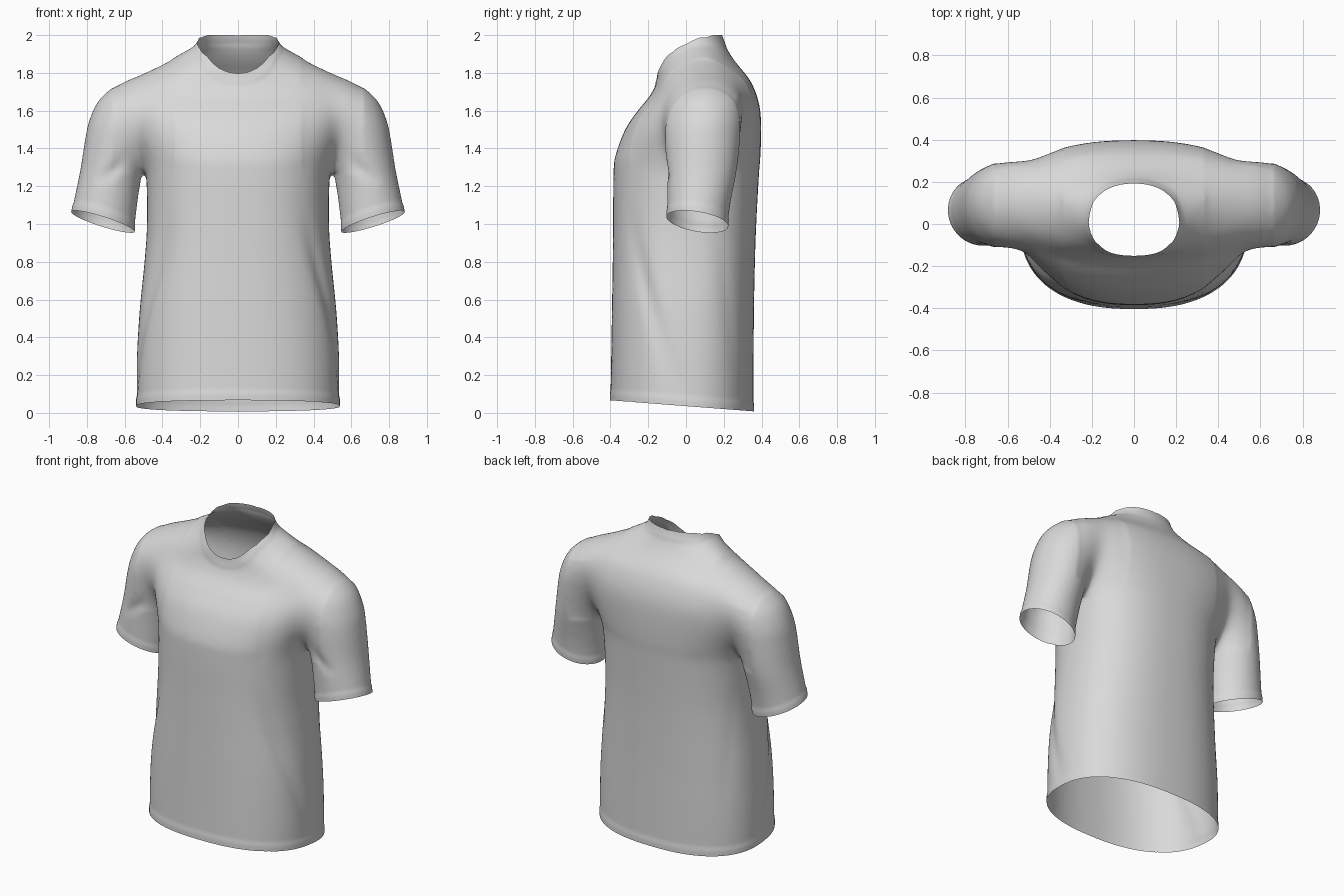
import bpy, bmesh, math
from mathutils import Vector

if "Cube" in bpy.data.objects:
    bpy.data.objects.remove(bpy.data.objects["Cube"])

# Horizontal slices: z, half width, front y, y of widest point, back y, roundness power
TORSO = [
    (-0.12, 0.530, -0.400, 0.00, 0.357, 2.4),
    (0.06, 0.537, -0.400, 0.00, 0.357, 2.4),
    (0.30, 0.535, -0.396, 0.00, 0.358, 2.4),
    (0.55, 0.520, -0.392, 0.00, 0.360, 2.4),
    (0.80, 0.495, -0.388, 0.01, 0.365, 2.4),
    (1.00, 0.482, -0.386, 0.02, 0.372, 2.4),
    (1.26, 0.487, -0.384, 0.04, 0.386, 2.4),
    (1.36, 0.515, -0.374, 0.06, 0.394, 2.4),
    (1.50, 0.575, -0.322, 0.08, 0.398, 2.4),
    (1.60, 0.610, -0.255, 0.09, 0.393, 2.4),
    (1.68, 0.620, -0.190, 0.10, 0.375, 2.3),
    (1.75, 0.590, -0.156, 0.10, 0.345, 2.2),
    (1.80, 0.500, -0.147, 0.10, 0.310, 2.0),
    (1.85, 0.400, -0.140, 0.10, 0.268, 1.85),
    (1.90, 0.305, -0.133, 0.09, 0.233, 1.85),
    (1.95, 0.224, -0.125, 0.06, 0.208, 2.0),
    (2.00, 0.200, -0.120, 0.04, 0.188, 2.2),
    (2.12, 0.190, -0.115, 0.04, 0.165, 2.2),
]
# Sleeve slices: z, centre x, half width, front y, y of widest point, back y
SLEEVE = [
    (0.78, 0.747, 0.180, -0.100, 0.06, 0.205),
    (1.06, 0.710, 0.171, -0.100, 0.06, 0.228),
    (1.28, 0.670, 0.166, -0.102, 0.08, 0.268),
    (1.45, 0.625, 0.184, -0.115, 0.09, 0.290),
    (1.55, 0.580, 0.207, -0.120, 0.10, 0.302),
    (1.65, 0.520, 0.220, -0.105, 0.10, 0.302),
    (1.72, 0.460, 0.206, -0.065, 0.10, 0.275),
    (1.77, 0.410, 0.170, -0.010, 0.10, 0.225),
    (1.80, 0.370, 0.110, 0.040, 0.10, 0.160),
]
# Fabric folds (mirrored): start, end, depth, width
FOLDS = [
    ((0.40, -0.30, 0.95), (0.52, -0.08, 0.25), -0.014, 0.05),
    ((0.50, 0.20, 0.95), (0.47, 0.28, 0.35), -0.008, 0.05),
    ((0.45, 0.33, 1.73), (0.62, 0.28, 1.67), 0.007, 0.022),
    ((0.54, -0.16, 1.38), (0.70, -0.09, 1.25), -0.012, 0.035),
]


def spline(rows, steps=5):
    out = []
    for i in range(len(rows) - 1):
        a, b = rows[max(i - 1, 0)], rows[i]
        c, d = rows[i + 1], rows[min(i + 2, len(rows) - 1)]
        for k in range(steps):
            t = k / steps
            out.append([0.5 * (2 * q + (r - p) * t + (2 * p - 5 * q + 4 * r - s) * t * t
                               + (3 * q - p - 3 * r + s) * t ** 3)
                        for p, q, r, s in zip(a, b, c, d)])
    return out + [list(rows[-1])]


def loft(bm, rows, side=1, n=72):
    rings = []
    for z, cx, rx, yf, cy, yb, power in spline(rows):
        ring = []
        for k in range(n):
            a = 2 * math.pi * k / n
            c, s = math.cos(a), math.sin(a)
            px = math.copysign(abs(c) ** (2 / power), c) * rx
            py = abs(s) ** (2 / power) * ((yb - cy) if s > 0 else (yf - cy))
            ring.append(bm.verts.new((side * (cx + px), cy + py, z)))
        rings.append(ring)
    for r0, r1 in zip(rings, rings[1:]):
        for k in range(n):
            bm.faces.new((r0[k], r0[(k + 1) % n], r1[(k + 1) % n], r1[k]))
    bm.faces.new(rings[0][::-1])
    bm.faces.new(rings[-1])


def cut_with_band(bm, test, co, no, band, puff):
    """Trim an opening, then raise a soft band next to it."""
    co, no = Vector(co), Vector(no).normalized()
    faces = [f for f in bm.faces if test(f.calc_center_median())]
    geom = faces + list({e for f in faces for e in f.edges}) + list({v for f in faces for v in f.verts})
    bmesh.ops.bisect_plane(bm, geom=geom, dist=1e-4, plane_co=co,
                           plane_no=no, clear_outer=True)
    bm.normal_update()
    for v in bm.verts:
        d = (v.co - co).dot(no) + band
        if test(v.co) and d > 0:
            v.co += v.normal * puff * min(1, d / 0.02)


RIM = [(-0.15, 1.795), (-0.08, 1.85), (0.0, 1.925), (0.08, 1.98), (0.14, 2.0), (0.22, 2.0)]


def neck_height(p):
    lift = 1.2 * max(0, abs(p.x) - 0.19) + 2.0 * min(abs(p.x), 0.2) ** 2 * min(1, max(0, -p.y / 0.1))
    if p.y <= RIM[0][0]:
        return RIM[0][1] + lift
    for (y0, z0), (y1, z1) in zip(RIM, RIM[1:]):
        if p.y <= y1:
            return z0 + (z1 - z0) * (p.y - y0) / (y1 - y0) + lift
    return RIM[-1][1] + lift


# Closed torso and sleeves, fused into one smooth skin
bm = bmesh.new()
loft(bm, [(r[0], 0) + r[1:] for r in TORSO])
for s in (1, -1):
    loft(bm, [r + (2.0,) for r in SLEEVE], s)
bmesh.ops.recalc_face_normals(bm, faces=bm.faces[:])
mesh = bpy.data.meshes.new("shirt_base")
bm.to_mesh(mesh)
bm.free()
shirt = bpy.data.objects.new("t_shirt", mesh)
bpy.context.collection.objects.link(shirt)
fuse = shirt.modifiers.new("fuse", 'REMESH')
fuse.mode = 'VOXEL'
fuse.voxel_size = 0.0135
relax = shirt.modifiers.new("relax", 'SMOOTH')
relax.factor = 0.5
relax.iterations = 12
skin = bpy.data.meshes.new_from_object(
    shirt.evaluated_get(bpy.context.evaluated_depsgraph_get()))
shirt.modifiers.clear()

bm = bmesh.new()
bm.from_mesh(skin)

# Blend the shoulder and armpit joints
joint = [v for v in bm.verts if 0.34 < abs(v.co.x) < 0.66 and v.co.z > 1.27]
for _ in range(70):
    bmesh.ops.smooth_vert(bm, verts=joint, factor=0.5,
                          use_axis_x=True, use_axis_y=True, use_axis_z=True)
bm.normal_update()

# Folds in the cloth
for a, b, depth, width in FOLDS:
    a, b = Vector(a), Vector(b)
    ab = b - a
    for v in bm.verts:
        p = Vector((abs(v.co.x), v.co.y, v.co.z))
        t = (p - a).dot(ab) / ab.length_squared
        d = (p - a - ab * t).length
        if -0.3 < t < 1.3 and d < 3 * width:
            fade = max(0, 1 - ((t - 0.5) / 0.8) ** 2)
            v.co += v.normal * depth * fade * math.exp(-(d / width) ** 2)

# Bottom hem
cut_with_band(bm, lambda p: p.z < 0.3, (0, -0.4, 0.067), (0, -0.078, -1), 0.055, 0.004)

# Sleeve cuffs
for s in (1, -1):
    cut_with_band(bm, lambda p: p.x * s > 0.515 and 0.7 < p.z < 1.2,
                  (0.715 * s, 0.06, 1.012), (0.32 * s, -0.17, -1), 0.05, 0.004)

# Neck opening and collar, cut flat in a space where the curved rim is level
for v in bm.verts:
    v.co.z -= neck_height(v.co)
cut_with_band(bm, lambda p: p.z > -0.2, (0, 0, 0), (0, 0, 1), 0, 0)
for v in bm.verts:
    v.co.z += neck_height(v.co)
bm.normal_update()
for v in bm.verts:
    d = v.co.z - neck_height(v.co) + 0.065
    if d > 0:
        n = Vector((v.normal.x, v.normal.y, 0))
        v.co += n * 0.004 * min(1, d / 0.02)

bmesh.ops.remove_doubles(bm, verts=bm.verts[:], dist=0.003)
bmesh.ops.recalc_face_normals(bm, faces=bm.faces[:])
for f in bm.faces:
    f.smooth = True
    f.material_index = 0
bm.to_mesh(skin)
bm.free()
shirt.data = skin

# Plain cloth colour
cloth = bpy.data.materials.new("light_grey_cloth")
cloth.diffuse_color = (0.7, 0.7, 0.7, 1)
cloth.use_nodes = True
cloth.node_tree.nodes["Principled BSDF"].inputs["Base Color"].default_value = cloth.diffuse_color
skin.materials.clear()
skin.materials.append(cloth)
